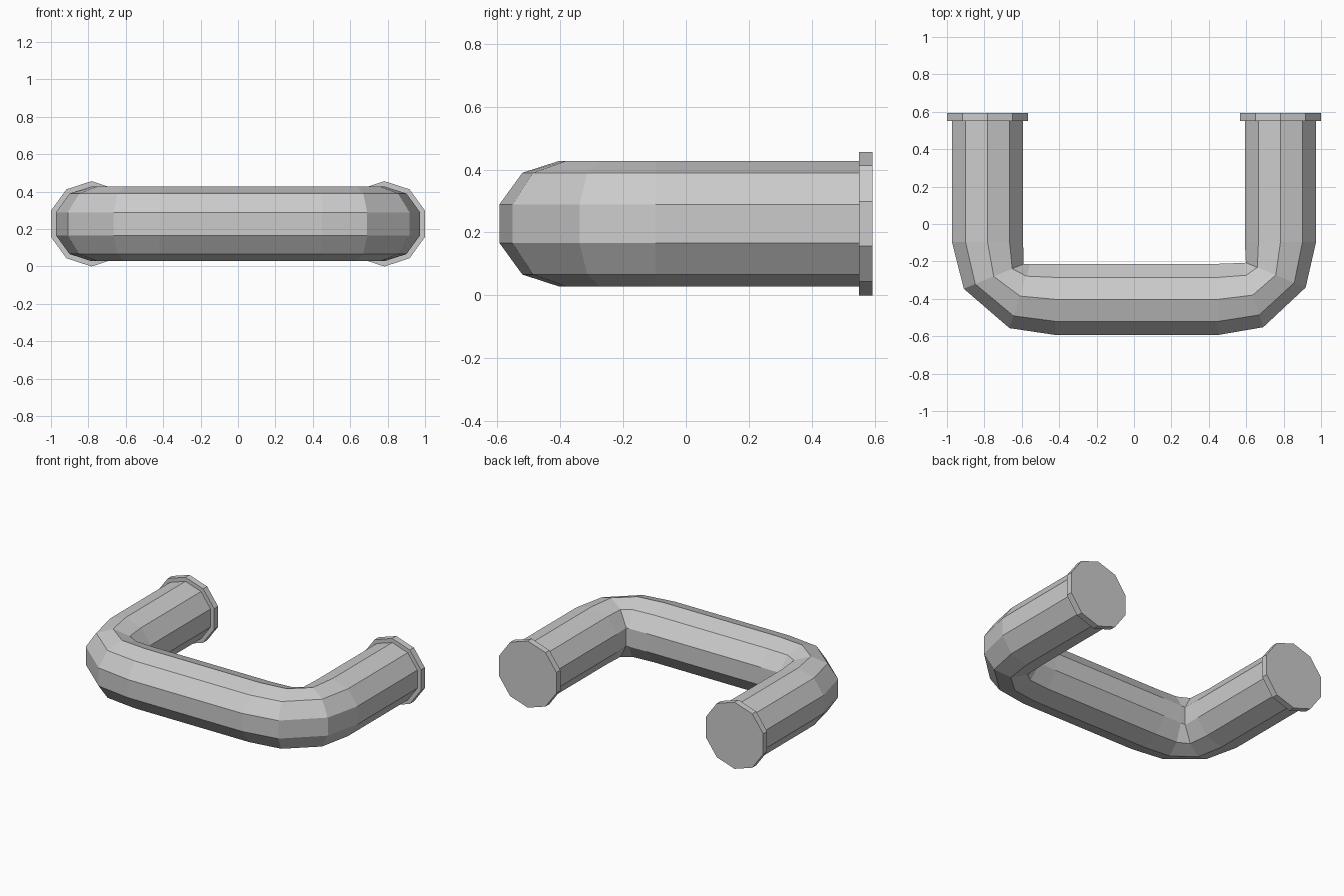
import bpy, bmesh, math

if "Cube" in bpy.data.objects:
    bpy.data.objects.remove(bpy.data.objects["Cube"])

SIDES = 10
R_TUBE, R_FLANGE = 0.2, 0.228
LEG_X, BAR_Y, MID_Z, END_Y = 0.783, -0.403, 0.228, 0.593


def sweep(name, stations):
    """Skin decagon rings; station = (x, y, angle of ring's flat axis, radius, width scale)."""
    bm = bmesh.new()
    rings = []
    for x, y, ang, r, wide in stations:
        ca, sa = math.cos(math.radians(ang)), math.sin(math.radians(ang))
        ring = []
        for i in range(SIDES):
            t = math.tau * i / SIDES
            u = r * wide * math.sin(t)
            ring.append(bm.verts.new((x + u * ca, y + u * sa, MID_Z + r * math.cos(t))))
        rings.append(ring)
    for a, b in zip(rings, rings[1:]):
        for i in range(SIDES):
            j = (i + 1) % SIDES
            bm.faces.new((a[i], a[j], b[j], b[i]))
    bm.faces.new(rings[0])
    bm.faces.new(rings[-1])
    bmesh.ops.recalc_face_normals(bm, faces=bm.faces)
    me = bpy.data.meshes.new(name)
    bm.to_mesh(me)
    bm.free()
    ob = bpy.data.objects.new(name, me)
    bpy.context.collection.objects.link(ob)
    return ob


# U-shaped handle tube: left leg, left bend, bar, right bend, right leg
sweep("handle_tube", [
    (-LEG_X, 0.56, 0, R_TUBE, 1),
    (-LEG_X, -0.097, 0, R_TUBE, 1),
    (-0.75, -0.28, 22.5, R_TUBE, 0.91),
    (-0.61, -0.385, 72, R_TUBE, 0.95),
    (-0.42, BAR_Y, 90, R_TUBE, 1),
    (0.45, BAR_Y, 90, R_TUBE, 1),
    (0.635, -0.38, 108, R_TUBE, 0.95),
    (0.758, -0.273, 157.5, R_TUBE, 0.91),
    (LEG_X, -0.097, 180, R_TUBE, 1),
    (LEG_X, 0.56, 180, R_TUBE, 1),
])

# Mounting flanges on the leg ends
for side, s in (("left", -1), ("right", 1)):
    sweep(side + "_flange", [(s * LEG_X, END_Y - 0.043, 0, R_FLANGE, 1),
                             (s * LEG_X, END_Y, 0, R_FLANGE, 1)])
